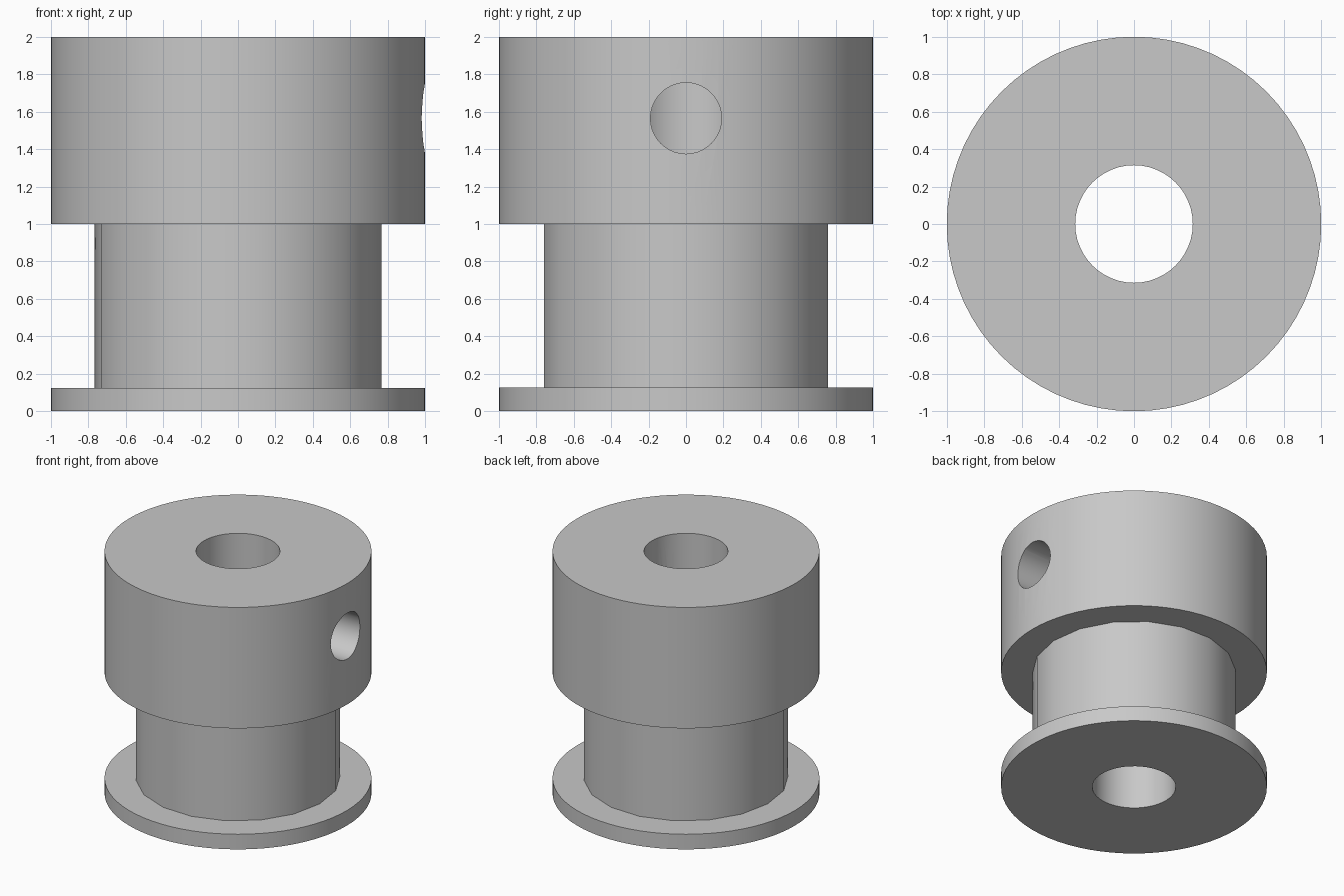
import bpy, math

if "Cube" in bpy.data.objects:
    bpy.data.objects.remove(bpy.data.objects["Cube"])

grey = bpy.data.materials.new("plain_grey")
grey.diffuse_color = (0.58, 0.58, 0.58, 1)
grey.use_nodes = True
grey.node_tree.nodes["Principled BSDF"].inputs["Base Color"].default_value = grey.diffuse_color


def cylinder(name, radius, z0, z1, sides, turn=0.0):
    bpy.ops.mesh.primitive_cylinder_add(
        vertices=sides, radius=radius, depth=z1 - z0,
        location=(0, 0, (z0 + z1) / 2), rotation=(0, 0, math.radians(turn)))
    ob = bpy.context.object
    ob.name = name
    ob.data.materials.append(grey)
    return ob


def combine(target, other, operation):
    mod = target.modifiers.new(operation.lower(), 'BOOLEAN')
    mod.operation = operation
    mod.solver = 'EXACT'
    mod.object = other
    bpy.context.view_layer.objects.active = target
    bpy.ops.object.modifier_apply(modifier=mod.name)
    bpy.data.objects.remove(other, do_unlink=True)


# Hub, coarse belt barrel and bottom flange fused into one pulley
pulley = cylinder("pulley", 1.0, 1.0, 2.0, 72)
# primitive vertices start at +y, so 88 degrees puts one near -x
combine(pulley, cylinder("belt_barrel", 0.766, 0.06, 1.5, 18, 88), 'UNION')
combine(pulley, cylinder("bottom_flange", 1.0, 0.0, 0.125, 72), 'UNION')

# Shaft bore
combine(pulley, cylinder("bore_cutter", 0.314, -0.5, 2.5, 48), 'DIFFERENCE')

# Set screw hole, from the right side into the bore
screw = cylinder("screw_cutter", 0.19, 0.0, 1.2, 40)
screw.rotation_euler = (0, math.pi / 2, 0)
screw.location = (0.6, 0, 1.565)
combine(pulley, screw, 'DIFFERENCE')

bpy.ops.object.select_all(action='DESELECT')
pulley.select_set(True)
bpy.context.view_layer.objects.active = pulley
bpy.ops.object.shade_smooth_by_angle(angle=math.radians(30))
